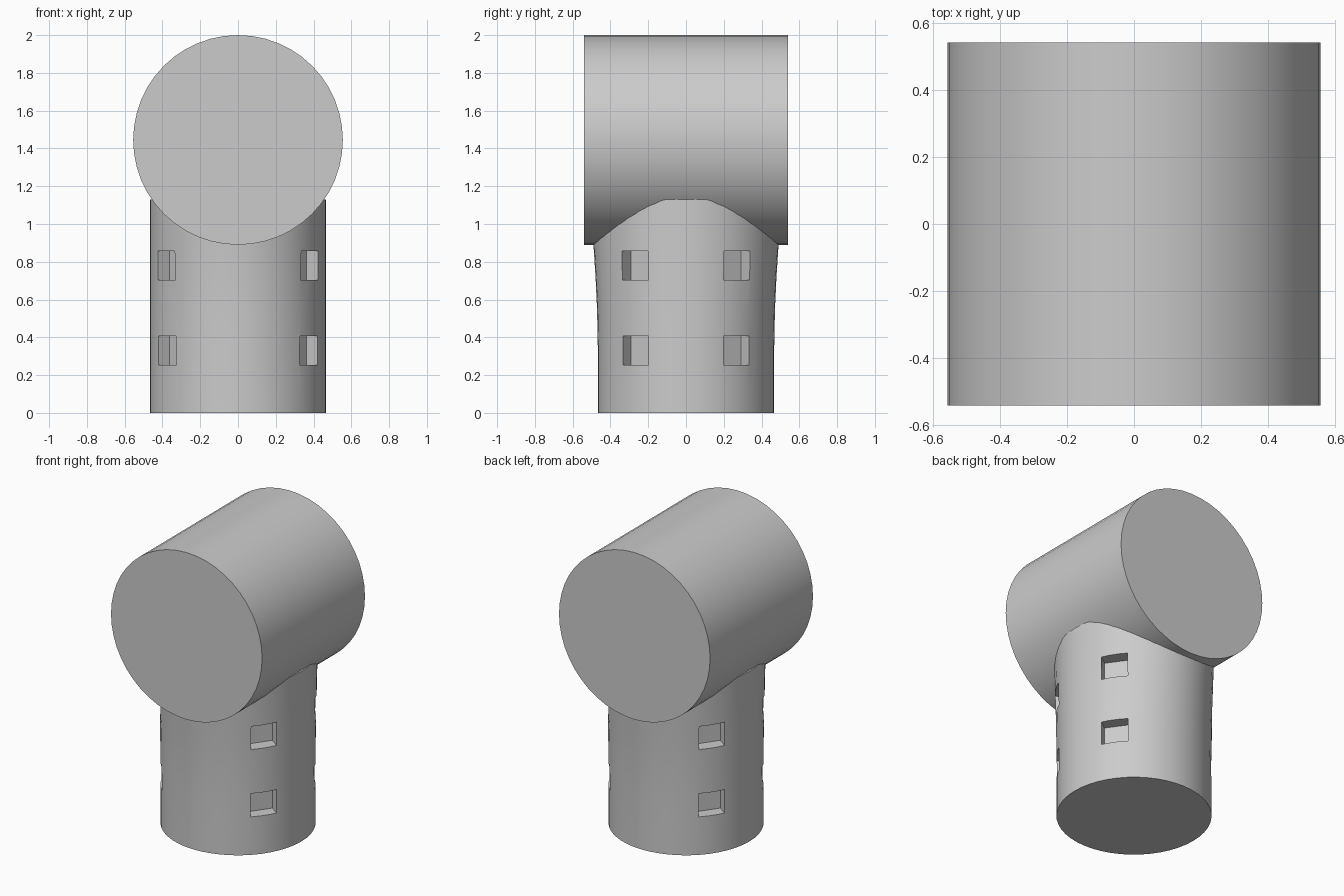
import bpy, bmesh, math

if "Cube" in bpy.data.objects:
    bpy.data.objects.remove(bpy.data.objects["Cube"])

SEGS = 48
R_STEM = 0.467


def make_object(name, bm):
    bmesh.ops.recalc_face_normals(bm, faces=bm.faces[:])
    mesh = bpy.data.meshes.new(name)
    bm.to_mesh(mesh)
    bm.free()
    obj = bpy.data.objects.new(name, mesh)
    bpy.context.collection.objects.link(obj)
    return obj


def select_only(obj):
    bpy.ops.object.select_all(action='DESELECT')
    obj.select_set(True)
    bpy.context.view_layer.objects.active = obj


# Horizontal drum lying along y
bpy.ops.mesh.primitive_cylinder_add(vertices=SEGS, radius=0.555, depth=1.08,
                                    location=(0, 0, 1.445),
                                    rotation=(math.pi / 2, 0, 0))
drum = bpy.context.object
drum.name = "drum"

# Upright stem: stacked rings, flaring slightly in y toward the top
bm = bmesh.new()
rings = []
for z, ry in [(0, 0.467), (0.35, 0.467), (0.55, 0.471),
              (0.72, 0.479), (0.89, 0.49), (1.13, 0.505)]:
    rings.append([bm.verts.new((R_STEM * math.cos(2 * math.pi * i / SEGS),
                                ry * math.sin(2 * math.pi * i / SEGS), z))
                  for i in range(SEGS)])
for low, high in zip(rings, rings[1:]):
    for i in range(SEGS):
        j = (i + 1) % SEGS
        bm.faces.new((low[i], low[j], high[j], high[i]))
bm.faces.new(rings[0][::-1])
bm.faces.new(rings[-1])
stem = make_object("stem", bm)

# Rectangular pockets: two rows at four mirrored positions round the stem
for sx in (1, -1):
    for sy in (1, -1):
        for z in (0.33, 0.78):
            ang = math.atan2(sy * 0.27, sx * 0.38)
            r = 0.47
            bpy.ops.mesh.primitive_cube_add(
                size=1, location=(r * math.cos(ang), r * math.sin(ang), z),
                rotation=(0, 0, ang))
            cutter = bpy.context.object
            cutter.name = "pocket_cutter"
            cutter.scale = (0.17, 0.165, 0.155)
            cutter.hide_render = True
            mod = stem.modifiers.new("pocket", 'BOOLEAN')
            mod.operation = 'DIFFERENCE'
            mod.solver = 'EXACT'
            mod.object = cutter
            select_only(stem)
            bpy.ops.object.modifier_apply(modifier=mod.name)
            bpy.data.objects.remove(cutter, do_unlink=True)

# Smooth round walls, crisp edges
for obj in (drum, stem):
    select_only(obj)
    bpy.ops.object.shade_smooth_by_angle(angle=math.radians(30))
